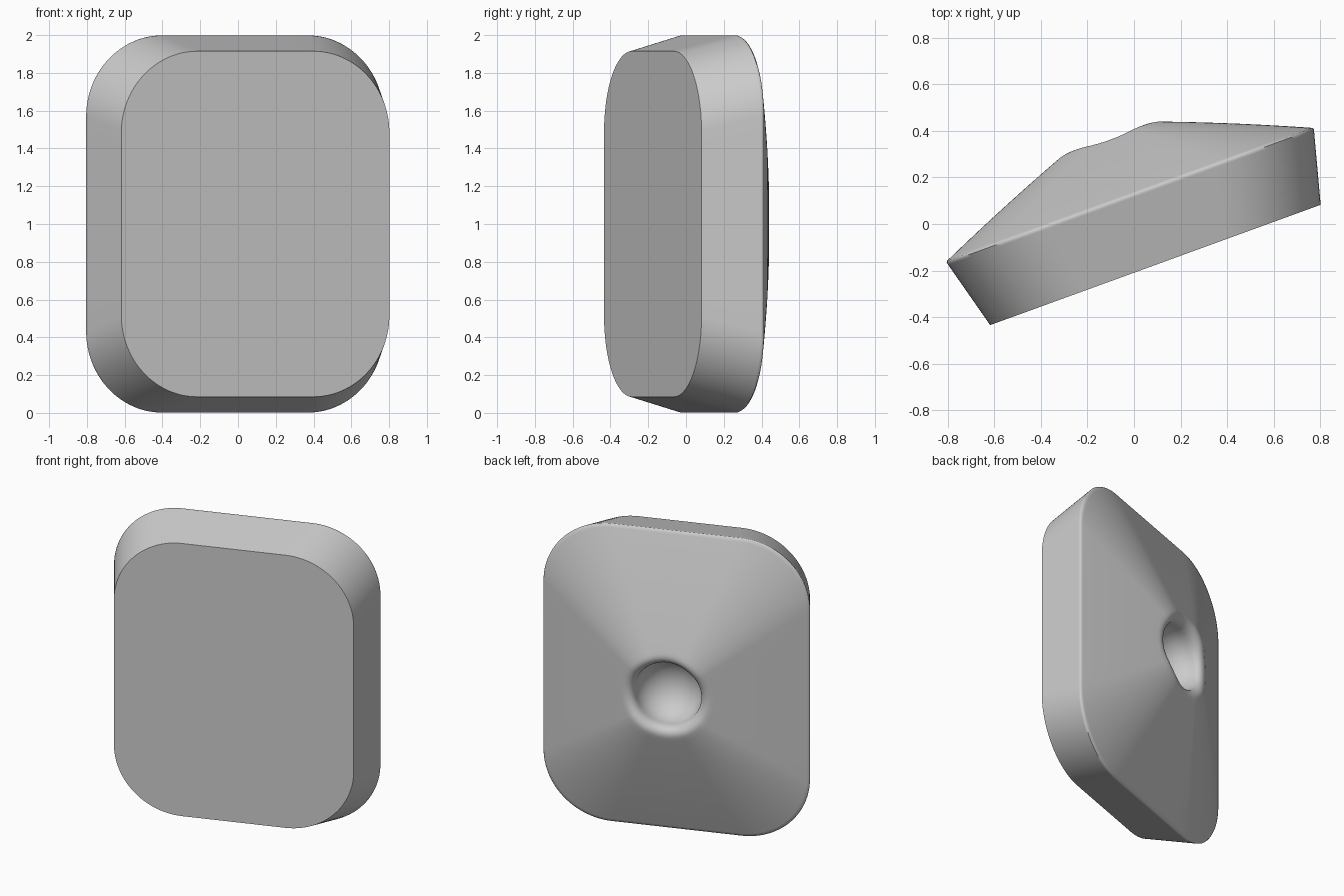
import bpy, bmesh, math
from mathutils import Matrix

if "Cube" in bpy.data.objects:
    bpy.data.objects.remove(bpy.data.objects["Cube"], do_unlink=True)

CORNER = 0.43      # corner radius of the outline
DEPTH = 0.32       # thickness of the tapered block
TAPER = 0.085      # how much smaller the front face is
HOLE = 0.28        # outer radius of the rounded socket lip
BOWL = 0.21        # radius of the socket bowl


def outline(half_w, half_h, arc=24, edge=8):
    """Rounded rectangle with subdivided straight edges."""
    a, b = half_w - CORNER, half_h - CORNER
    pts = []
    for q, (sx, sz) in enumerate([(1, 1), (-1, 1), (-1, -1), (1, -1)]):
        for i in range(arc + 1):
            t = math.pi / 2 * (q + i / arc)
            pts.append((sx * a + CORNER * math.cos(t), sz * b + CORNER * math.sin(t)))
        x, z = pts[-1]
        nx, nz = [(-x, z), (x, -z), (-x, z), (x, -z)][q]
        pts += [(x + (nx - x) * k / edge, z + (nz - z) * k / edge) for k in range(1, edge)]
    return pts


def dome(t):
    """Height of the back at a fraction t of the way out to the rim."""
    return 0.335 * (1 - t) + 0.04 * t * (1 - t)


rim = outline(0.84, 1.0)
front = outline(0.84 - TAPER, 1.0 - TAPER)
rings = []

# Tapered side wall, from the front face to the softened rim
for s in (0, 0.95, 0.985):
    rings.append([(f[0] + (r[0] - f[0]) * s, DEPTH * (s - 1), f[1] + (r[1] - f[1]) * s)
                  for f, r in zip(front, rim)])

# Domed back, blending from the rim outline to a circle
for s in (0.008, 0.03, 0.1, 0.2, 0.35, 0.5, 0.65, 0.8, 0.9, 0.97, 1):
    ring = []
    for x, z in rim:
        reach = math.hypot(x, z)
        t = 1 + (HOLE / reach - 1) * s
        ring.append((x * t, dome(t), z * t))
    rings.append(ring)

# Rounded lip turning into the socket
lip = HOLE - BOWL
edge_y = 0.19
for k in range(1, 9):
    a = math.pi / 2 * k / 8
    rad = BOWL + lip * (1 - math.sin(a))
    ring = []
    for x, z in rim:
        reach = math.hypot(x, z)
        top = dome(HOLE / reach)
        crest = top + 0.25 * lip * math.sin(a) * math.cos(a)
        y = crest - (top - edge_y) * (1 - math.cos(a))
        ring.append((x / reach * rad, y, z / reach * rad))
    rings.append(ring)

# Spherical bowl
for k in range(1, 12):
    a = math.pi / 2 * k / 12
    ring = []
    for x, z in rim:
        reach = math.hypot(x, z)
        rad = BOWL * math.cos(a)
        ring.append((x / reach * rad, edge_y - 0.19 * math.sin(a), z / reach * rad))
    rings.append(ring)

# Skin the rings
bm = bmesh.new()
loops = [[bm.verts.new(p) for p in ring] for ring in rings]
n = len(rim)
for a, b in zip(loops, loops[1:]):
    for i in range(n):
        j = (i + 1) % n
        bm.faces.new((a[i], a[j], b[j], b[i]))
bm.faces.new(loops[0])
tip = bm.verts.new((0, edge_y - 0.19, 0))
for i in range(n):
    bm.faces.new((loops[-1][i], loops[-1][(i + 1) % n], tip))
bmesh.ops.recalc_face_normals(bm, faces=bm.faces[:])
bm.transform(Matrix.Translation((-0.0175, 0.125, 1)) @ Matrix.Rotation(math.radians(20), 4, 'Z'))

mesh = bpy.data.meshes.new("mirror_housing")
bm.to_mesh(mesh)
bm.free()
housing = bpy.data.objects.new("mirror_housing", mesh)
bpy.context.collection.objects.link(housing)

# Plain grey finish
grey = bpy.data.materials.new("plain_grey")
grey.use_nodes = True
colour = (0.6, 0.6, 0.6, 1)
grey.diffuse_color = colour
grey.node_tree.nodes["Principled BSDF"].inputs["Base Color"].default_value = colour
mesh.materials.append(grey)

bpy.ops.object.select_all(action='DESELECT')
housing.select_set(True)
bpy.context.view_layer.objects.active = housing
bpy.ops.object.shade_smooth_by_angle(angle=math.radians(55))
